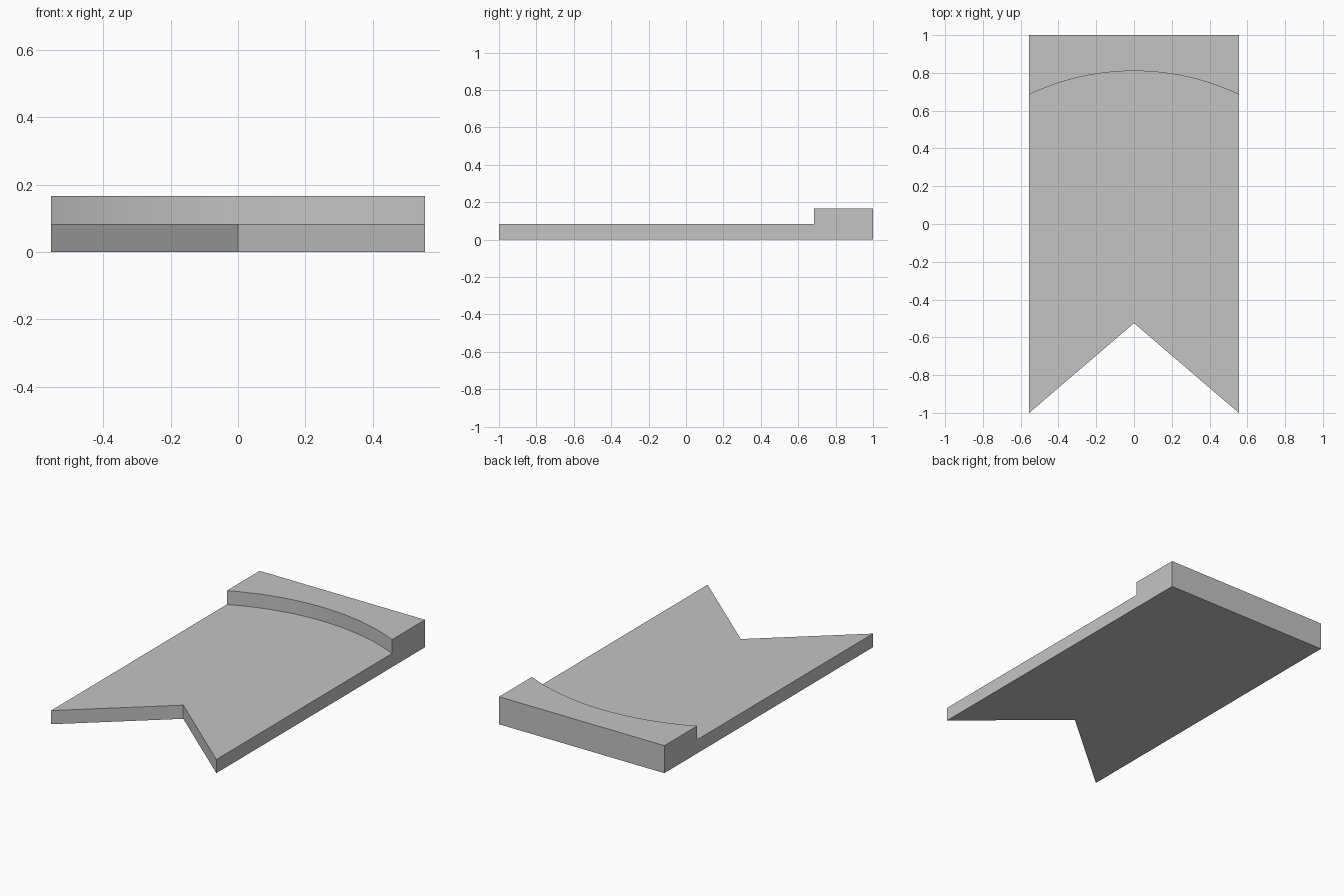
import bpy, bmesh, math

if "Cube" in bpy.data.objects:
    bpy.data.objects.remove(bpy.data.objects["Cube"], do_unlink=True)

HALF_W, FRONT, BACK = 0.555, -1.0, 1.0
NOTCH_Y = -0.525
LOW, HIGH = 0.083, 0.167
ARC_END, ARC_MID, STEPS = 0.685, 0.81, 32

# Grey material
grey = bpy.data.materials.new("light grey")
grey.use_nodes = True
colour = (0.55, 0.55, 0.55, 1)
grey.diffuse_color = colour
grey.node_tree.nodes["Principled BSDF"].inputs["Base Color"].default_value = colour

# Circular arc of the step, running from the left side to the right side
rise = ARC_MID - ARC_END
radius = (HALF_W ** 2 + rise ** 2) / (2 * rise)
sweep = math.asin(HALF_W / radius)
arc = []
for i in range(STEPS + 1):
    a = sweep * (1 - 2 * i / STEPS)
    arc.append((radius * math.sin(a), ARC_MID - radius + radius * math.cos(a)))

tail = [(-HALF_W, FRONT), (0, NOTCH_Y), (HALF_W, FRONT)]
rear = [(HALF_W, BACK), (-HALF_W, BACK)]
bm = bmesh.new()


def face(points):
    return bm.faces.new([bm.verts.new(p) for p in points])


def flat(plan, z):
    face([(x, y, z) for x, y in plan])


def walls(path, z0, z1):
    for (ax, ay), (bx, by) in zip(path, path[1:]):
        face([(ax, ay, z0), (bx, by, z0), (bx, by, z1), (ax, ay, z1)])


# Underside, floor and raised ledge
flat(tail + rear, 0)
flat(tail + arc, LOW)
flat(rear + arc[::-1], HIGH)

# Notch, curved step and back walls
walls(tail, 0, LOW)
walls(arc, LOW, HIGH)
walls(rear, 0, HIGH)

# Stepped side walls
for x in (-HALF_W, HALF_W):
    face([(x, FRONT, 0), (x, BACK, 0), (x, BACK, HIGH),
          (x, ARC_END, HIGH), (x, ARC_END, LOW), (x, FRONT, LOW)])

bmesh.ops.remove_doubles(bm, verts=bm.verts[:], dist=0.0001)
bmesh.ops.recalc_face_normals(bm, faces=bm.faces[:])
mesh = bpy.data.meshes.new("notched_slab")
bm.to_mesh(mesh)
bm.free()
mesh.materials.append(grey)
slab = bpy.data.objects.new("notched_slab", mesh)
bpy.context.collection.objects.link(slab)

# Smooth curved step, sharp corners
bpy.ops.object.select_all(action="DESELECT")
slab.select_set(True)
bpy.context.view_layer.objects.active = slab
bpy.ops.object.shade_smooth_by_angle(angle=math.radians(30))
